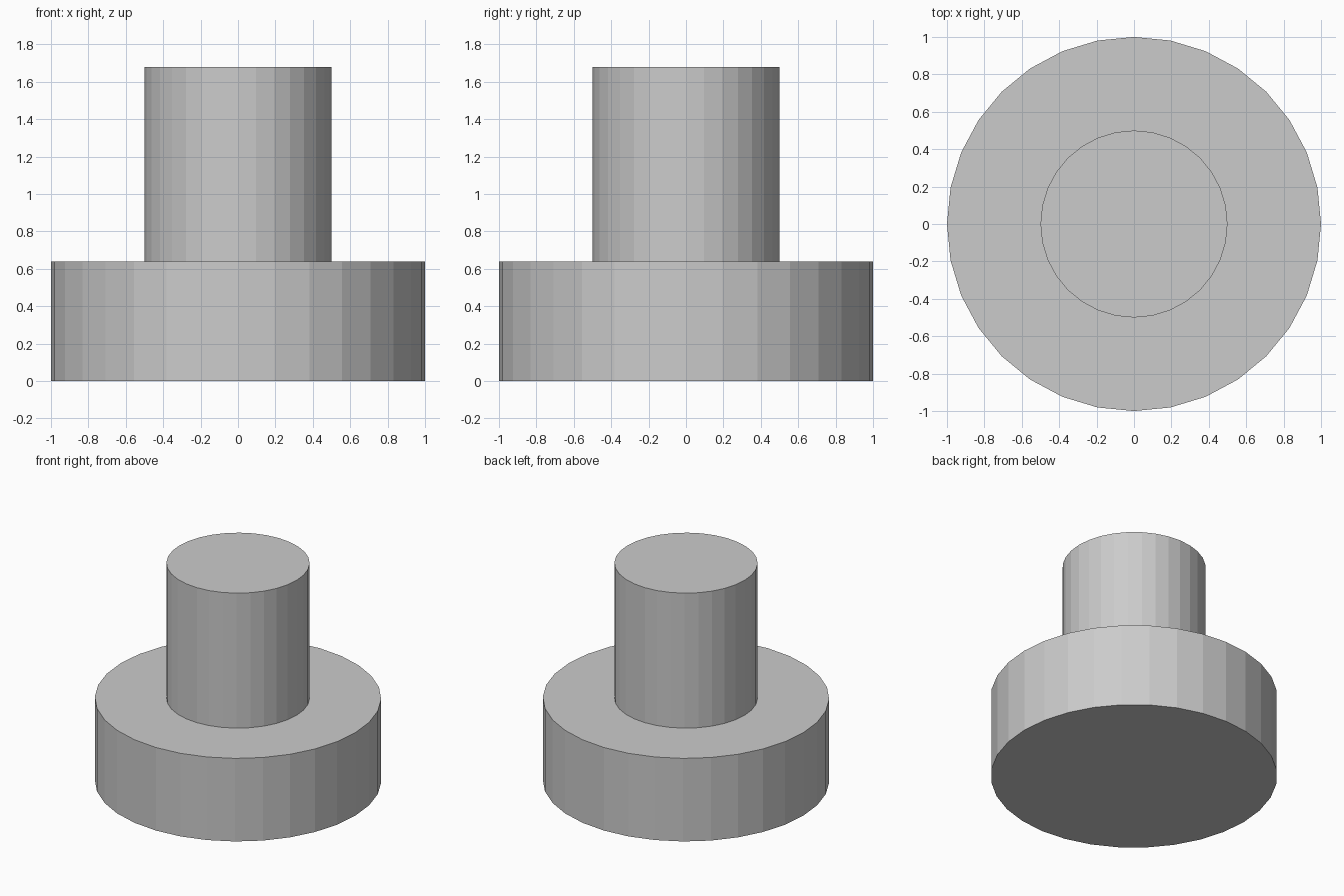
import bpy

if "Cube" in bpy.data.objects:
    bpy.data.objects.remove(bpy.data.objects["Cube"])

SIDES = 32


def cylinder(name, radius, z_bottom, z_top):
    bpy.ops.mesh.primitive_cylinder_add(
        vertices=SIDES, radius=radius, depth=z_top - z_bottom,
        location=(0, 0, (z_bottom + z_top) / 2))
    obj = bpy.context.object
    obj.name = name
    return obj


# Wide flat disc standing on the ground
cylinder("base_disc", 1.0, 0.0, 0.64)

# Narrower post resting on the disc
cylinder("post", 0.5, 0.64, 1.68)
